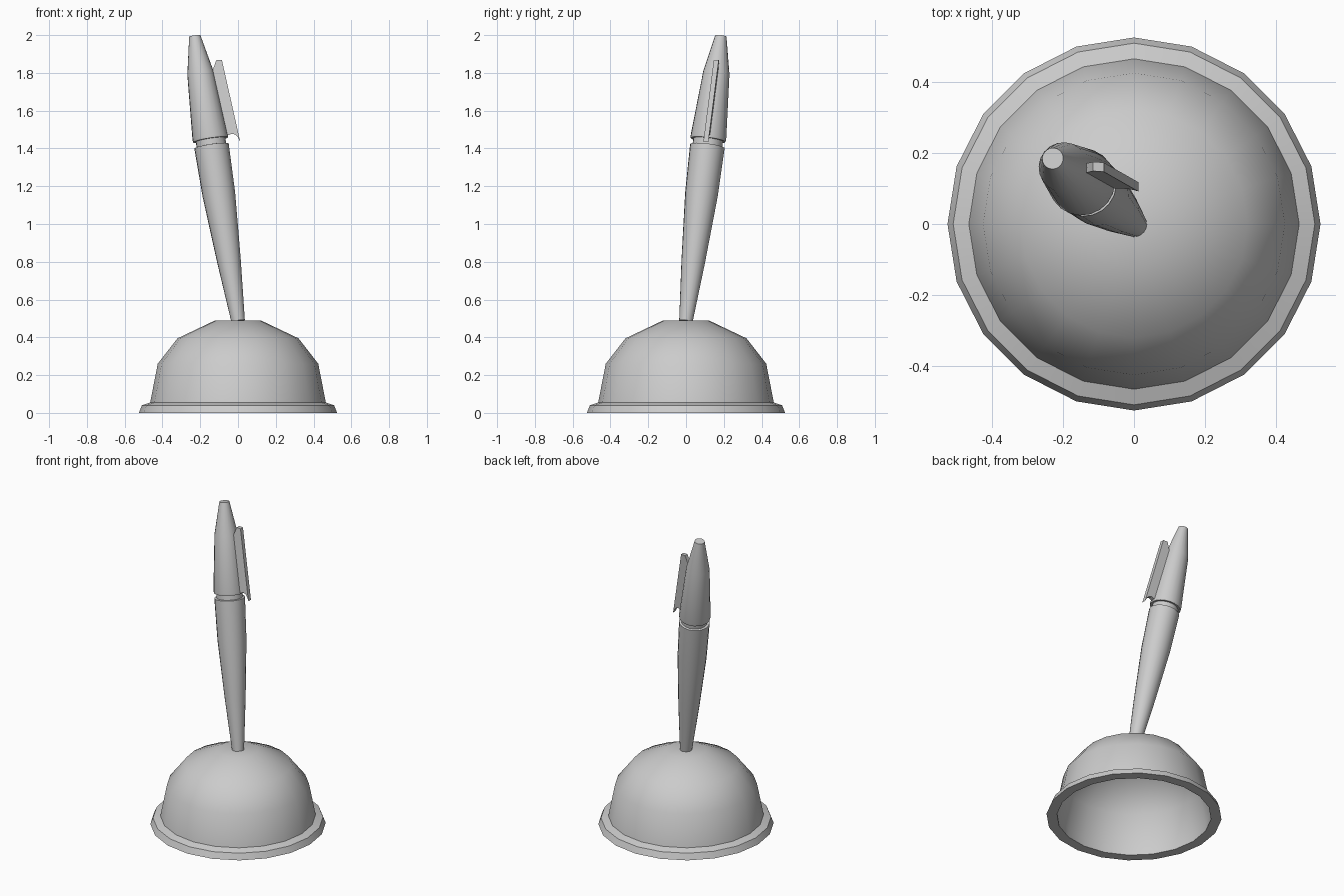
import bpy, bmesh, math
from mathutils import Vector, Matrix

if "Cube" in bpy.data.objects:
    bpy.data.objects.remove(bpy.data.objects["Cube"])

FOOT = Vector((0, 0, 0.49))
SLOPE = Vector((-0.152, 0.1225, 1.0))     # pen direction per unit of height


def finish(name, bm, angle=35):
    bmesh.ops.recalc_face_normals(bm, faces=bm.faces[:])
    mesh = bpy.data.meshes.new(name)
    bm.to_mesh(mesh)
    bm.free()
    ob = bpy.data.objects.new(name, mesh)
    bpy.context.collection.objects.link(ob)
    bpy.ops.object.select_all(action='DESELECT')
    ob.select_set(True)
    bpy.context.view_layer.objects.active = ob
    bpy.ops.object.shade_smooth_by_angle(angle=math.radians(angle))
    return ob


def lathe(name, profile, sides, matrix=Matrix()):
    """Revolve (radius, height) points around z, capping both ends."""
    bm = bmesh.new()
    rings = []
    for r, h in profile:
        rings.append([bm.verts.new(matrix @ Vector((
            r * math.cos(math.tau * i / sides),
            r * math.sin(math.tau * i / sides), h))) for i in range(sides)])
    for a, b in zip(rings, rings[1:]):
        for i in range(sides):
            j = (i + 1) % sides
            bm.faces.new((a[i], a[j], b[j], b[i]))
    bm.faces.new(rings[0])
    bm.faces.new(rings[-1])
    return finish(name, bm)


# hollow dome base with flared rim: inner skin, underside of rim, outer skin
dome = [(0.465, 0.055), (0.425, 0.26), (0.32, 0.395), (0.12, 0.49)]
inner = [(r - 0.004, h - 0.004) for r, h in reversed(dome)]
lathe("dome_base", inner + [(0.462, 0), (0.525, 0), (0.509, 0.04)] + dome, 20)

# leaning pen: barrel with neck, then cap
lean = Matrix.Translation(FOOT) @ SLOPE.to_track_quat('Z', 'Y').to_matrix().to_4x4()
lathe("pen_barrel", [(0.036, -0.004), (0.063, 0.32), (0.087, 0.68), (0.092, 0.94),
                     (0.079, 0.942), (0.079, 0.985)], 20, lean)
lathe("pen_cap", [(0.079, 0.973), (0.093, 0.973), (0.095, 0.985),
                  (0.07, 1.335), (0.03, 1.534)], 20, lean)

# pocket clip: side outline in (x, z), sheared to follow the lean of the pen
outline = [(-0.16, 1.78), (-0.132, 1.82), (-0.115, 1.867), (-0.085, 1.867),
           (0.012, 1.435), (0.0, 1.459), (-0.015, 1.474), (-0.032, 1.478),
           (-0.05, 1.47), (-0.09, 1.47)]
bm = bmesh.new()
sheets = []
for off in (-0.013, 0.013):
    ring = []
    for x, z in outline:
        axis = FOOT + SLOPE * (z - FOOT.z)
        ring.append(bm.verts.new((x, axis.y - 0.07 * (x - axis.x) + off, z)))
    bm.faces.new(ring)
    sheets.append(ring)
n = len(outline)
for i in range(n):
    j = (i + 1) % n
    bm.faces.new((sheets[0][i], sheets[0][j], sheets[1][j], sheets[1][i]))
finish("pen_clip", bm, 30)
